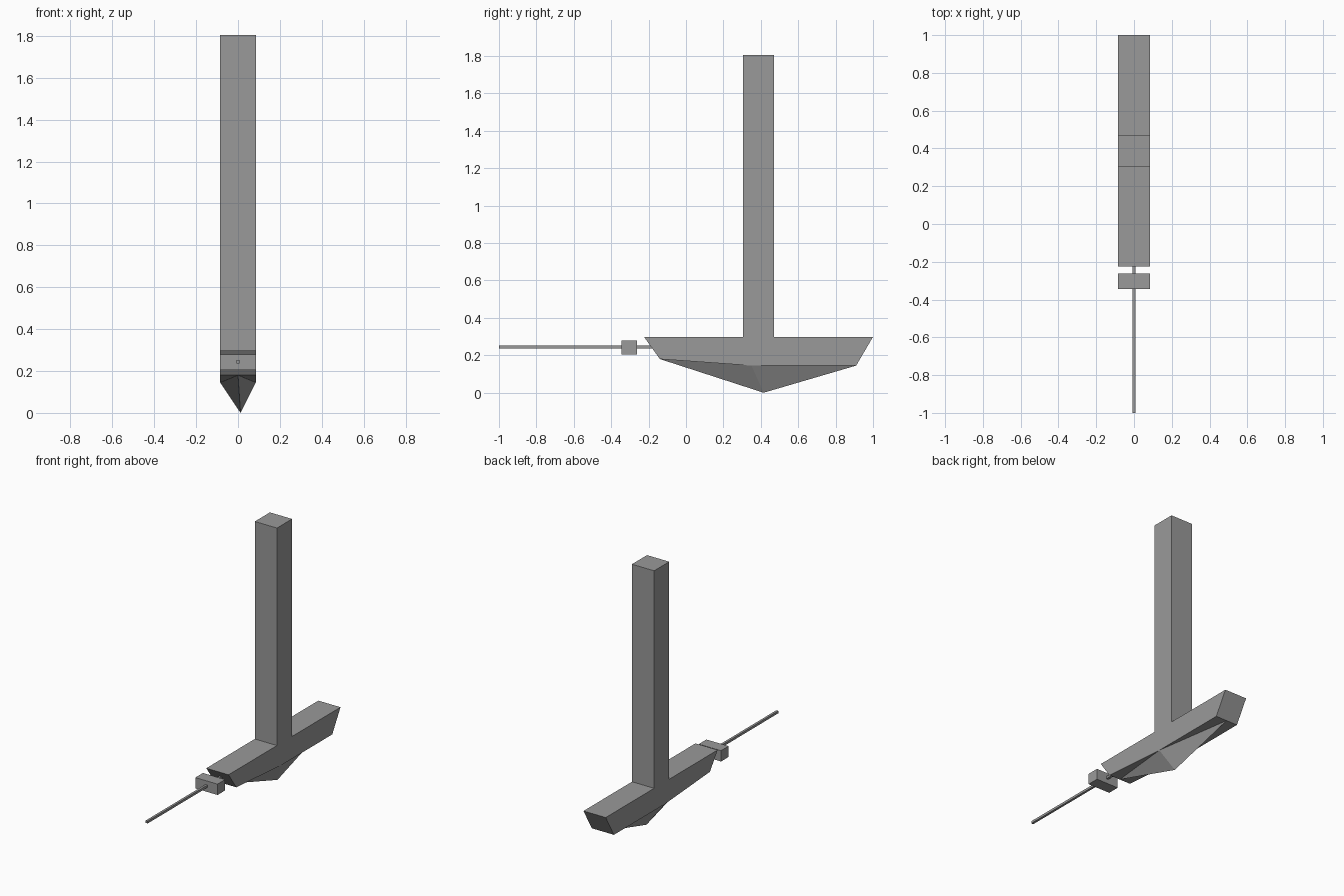
import bpy
import bmesh

cube = bpy.data.objects.get("Cube")
if cube:
    bpy.data.objects.remove(cube, do_unlink=True)

grey = bpy.data.materials.new("plain grey")
grey.use_nodes = True
colour = (0.32, 0.32, 0.32, 1)
grey.diffuse_color = colour
grey.node_tree.nodes["Principled BSDF"].inputs["Base Color"].default_value = colour

HALF = 0.085  # half width of the body


def finish(bm, name):
    bmesh.ops.recalc_face_normals(bm, faces=bm.faces)
    mesh = bpy.data.meshes.new(name)
    bm.to_mesh(mesh)
    bm.free()
    mesh.materials.append(grey)
    obj = bpy.data.objects.new(name, mesh)
    bpy.context.collection.objects.link(obj)
    return obj


def box(name, low, high):
    bm = bmesh.new()
    bmesh.ops.create_cube(bm, size=1)
    for v in bm.verts:
        for i in range(3):
            v.co[i] = high[i] if v.co[i] > 0 else low[i]
    return finish(bm, name)


# Hull and mast share one side profile (y, z), starting along the lower edge
profile = [(-0.14, 0.18), (0.35, 0.145), (0.91, 0.145), (1.0, 0.299),
           (0.47, 0.299), (0.47, 1.805), (0.305, 1.805), (0.305, 0.299),
           (-0.225, 0.299)]
bm = bmesh.new()
sides = [[bm.verts.new((x, y, z)) for y, z in profile] for x in (-HALF, HALF)]
for side in sides:
    bm.faces.new(side)

# Keel runs from the middle of the bow down to the apex and up to the stern
bow = bm.verts.new((0, *profile[0]))
stern = bm.verts.new((0, *profile[2]))
apex = bm.verts.new((0.012, 0.415, 0))
for side in sides:
    for end, keel in ((side[0], bow), (side[2], stern)):
        bm.faces.new((end, side[1], keel))
        bm.faces.new((keel, side[1], apex))

# Walls across the width, with the keel ends set into bow and stern
left, right = sides
for i in range(3, len(profile) - 1):
    bm.faces.new((left[i], left[i + 1], right[i + 1], right[i]))
bm.faces.new((left[-1], left[0], bow, right[0], right[-1]))
bm.faces.new((left[3], left[2], stern, right[2], right[3]))
finish(bm, "hull_and_mast")

# Thin square rod at the front, with its crossing block
box("front_rod", (-0.008, -1, 0.237), (0.008, -0.17, 0.253))
box("rod_block", (-HALF, -0.345, 0.205), (HALF, -0.262, 0.28))
